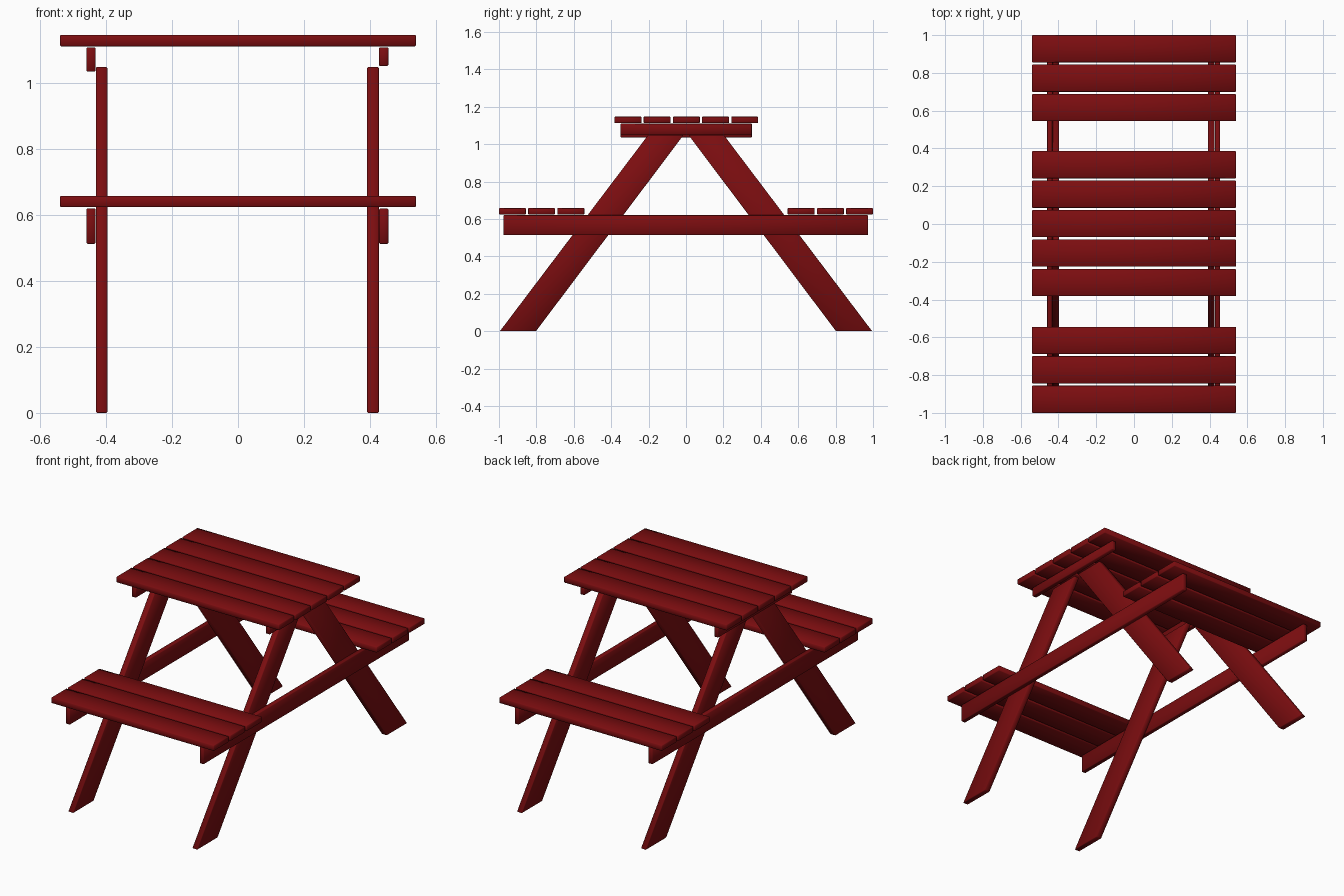
import bpy, bmesh

if "Cube" in bpy.data.objects:
    bpy.data.objects.remove(bpy.data.objects["Cube"])

paint = bpy.data.materials.new("dark_red_paint")
paint.diffuse_color = (0.2, 0.004, 0.005, 1)
paint.use_nodes = True
paint.node_tree.nodes["Principled BSDF"].inputs["Base Color"].default_value = paint.diffuse_color


def prism(name, profile, x0, x1, bevel=0.003):
    """Extrude a (y, z) outline from x0 to x1, with slightly eased edges."""
    bm = bmesh.new()
    base = bm.faces.new([bm.verts.new((x0, y, z)) for y, z in profile])
    ext = bmesh.ops.extrude_face_region(bm, geom=[base])["geom"]
    verts = [v for v in ext if isinstance(v, bmesh.types.BMVert)]
    bmesh.ops.translate(bm, verts=verts, vec=(x1 - x0, 0, 0))
    bmesh.ops.recalc_face_normals(bm, faces=bm.faces)
    bmesh.ops.bevel(bm, geom=list(bm.edges), offset=bevel, segments=1,
                    profile=0.5, affect='EDGES')
    for f in bm.faces:
        f.smooth = True
    mesh = bpy.data.meshes.new(name)
    bm.to_mesh(mesh)
    bm.free()
    mesh.materials.append(paint)
    obj = bpy.data.objects.new(name, mesh)
    bpy.context.collection.objects.link(obj)
    return obj


def board(name, y0, y1, z0, z1, x0, x1):
    return prism(name, [(y0, z0), (y1, z0), (y1, z1), (y0, z1)], x0, x1)


HALF_LEN, WIDTH, PITCH = 0.54, 0.144, 0.156

# Table top planks
for i in range(5):
    y = (i - 2) * PITCH + 0.002
    board(f"table_plank_{i + 1}", y - WIDTH / 2, y + WIDTH / 2,
          1.112, 1.147, -HALF_LEN, HALF_LEN)

# Seat planks, front and back
for side, s in (("front", -1), ("back", 1)):
    for i in range(3):
        y = s * (0.928 - i * PITCH)
        board(f"{side}_seat_plank_{i + 1}", y - WIDTH / 2, y + WIDTH / 2,
              0.624, 0.658, -HALF_LEN, HALF_LEN)

# End frames: splayed legs inside, seat beam and top cleat outside
for end, leg_x, beam_x, cleat_z in (
        ("left", (-0.431, -0.396), (-0.460, -0.432), 1.035),
        ("right", (0.392, 0.427), (0.428, 0.456), 1.052)):
    for side, s in (("front", -1), ("back", 1)):
        outline = [(0.995, 0), (0.802, 0), (0.013, 1.049), (0.202, 1.049)]
        prism(f"{end}_{side}_leg", [(s * y, z) for y, z in outline], *leg_x)
    board(f"{end}_seat_beam", -0.976, 0.974, 0.513, 0.620, *beam_x)
    board(f"{end}_top_cleat", -0.350, 0.352, cleat_z, 1.109, *beam_x)
